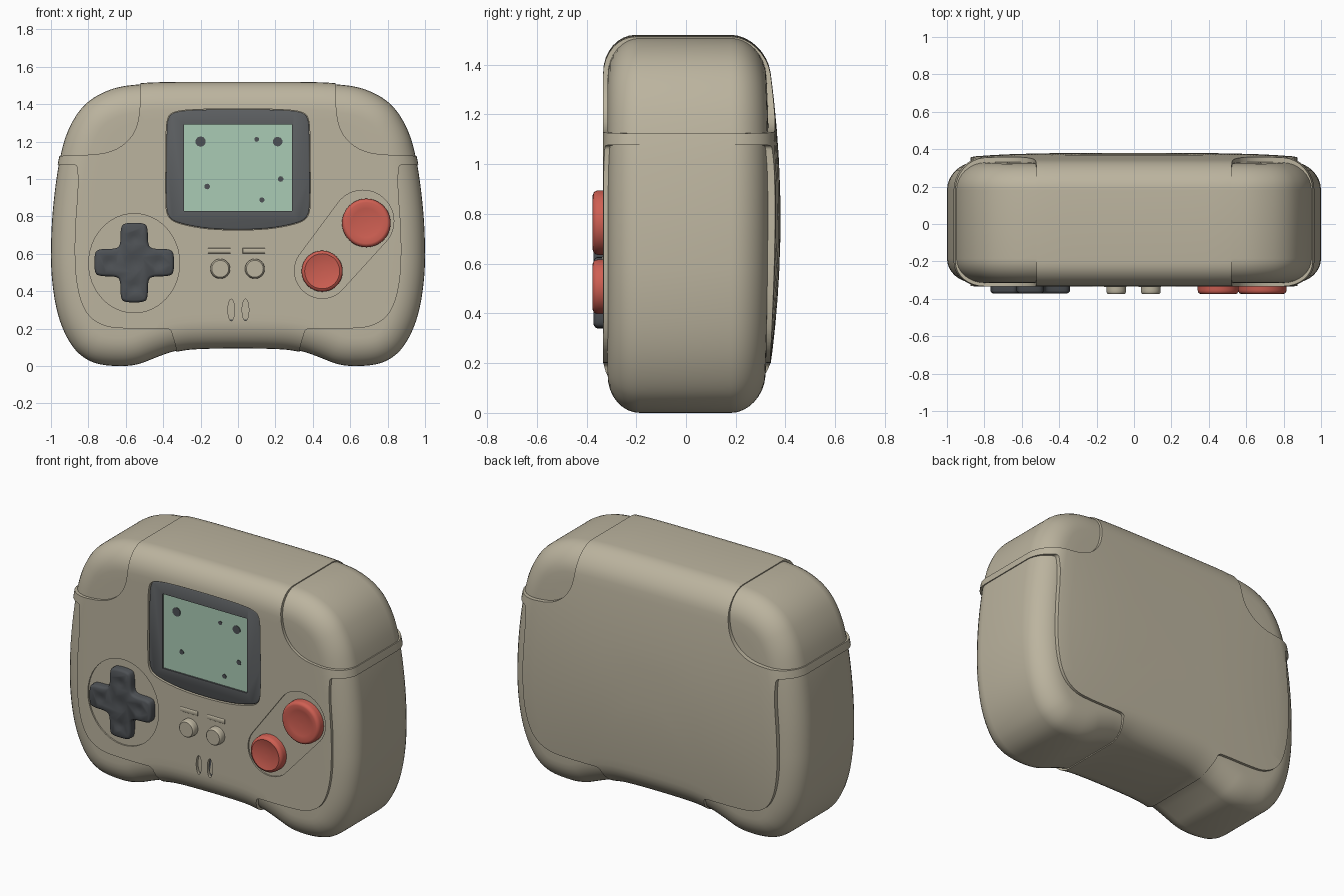
import bpy, bmesh, math

cube = bpy.data.objects.get("Cube")
if cube:
    bpy.data.objects.remove(cube)


def material(name, rgb):
    m = bpy.data.materials.new(name)
    m.use_nodes = True
    m.diffuse_color = (*rgb, 1)
    m.node_tree.nodes["Principled BSDF"].inputs["Base Color"].default_value = (*rgb, 1)
    return m


BEIGE = material("warm beige plastic", (0.50, 0.455, 0.345))
BEZEL = material("bezel grey", (0.107, 0.114, 0.12))
DARK = material("dark grey", (0.075, 0.082, 0.09))
GREEN = material("pale screen green", (0.40, 0.60, 0.46))
RED = material("coral red", (0.62, 0.115, 0.085))


# Outline helpers: lists of (x, z), clockwise seen from the front
def sym(half):
    return half + [(-x, z) for x, z in reversed(half)]


def rounded(pts, passes=3, first=0.25):
    for i in range(passes):
        q = first if i == 0 else 0.25
        out = []
        for (ax, az), (bx, bz) in zip(pts, pts[1:] + pts[:1]):
            out += [(ax + (bx - ax) * t, az + (bz - az) * t) for t in (q, 1 - q)]
        pts = out
    return pts


def ellipse(cx, cz, rx, rz=None, n=48):
    rz = rz or rx
    return [(cx + rx * math.sin(2 * math.pi * i / n), cz + rz * math.cos(2 * math.pi * i / n))
            for i in range(n)]


def box(x0, x1, z0, z1):
    return [(x0, z1), (x1, z1), (x1, z0), (x0, z0)]


def inset(pts, d):
    out = []
    for i, (x, z) in enumerate(pts):
        (ax, az), (bx, bz) = pts[i - 1], pts[(i + 1) % len(pts)]
        dx, dz = bx - ax, bz - az
        k = d / (math.hypot(dx, dz) or 1)
        out.append((x + dz * k, z - dx * k))
    return out


def scaled(pts, s, cx=0, cz=0.8):
    return [(cx + (x - cx) * s, cz + (z - cz) * s) for x, z in pts]


# Solid helpers
def loft(name, rings, mat, bulge=0.0):
    bm = bmesh.new()
    loops = []
    for pts, y in rings:
        loop = []
        for x, z in pts:
            t = min(max((y - 0.17) / 0.14, 0), 1)
            dome = bulge * t * (1 - ((z - 0.78) / 0.78) ** 2) * (1 - 0.5 * x ** 4)
            loop.append(bm.verts.new((x, y + dome, z)))
        loops.append(loop)
    for a, b in zip(loops, loops[1:]):
        for i in range(len(a)):
            bm.faces.new((a[i - 1], a[i], b[i], b[i - 1]))
    bm.faces.new(loops[0])
    bm.faces.new(loops[-1])
    bmesh.ops.recalc_face_normals(bm, faces=bm.faces)
    me = bpy.data.meshes.new(name)
    bm.to_mesh(me)
    bm.free()
    me.materials.append(mat)
    ob = bpy.data.objects.new(name, me)
    bpy.context.collection.objects.link(ob)
    return ob


def plate(name, pts, back, front, mat, edge=0.0):
    rings = [(pts, back), (pts, front + edge)]
    if edge:
        rings += [(inset(pts, edge * 0.35), front + edge * 0.35), (inset(pts, edge), front)]
    return loft(name, rings, mat)


def boolean(ob, cutters, operation="DIFFERENCE"):
    for c in cutters:
        c.hide_render = True
        mod = ob.modifiers.new("cut", "BOOLEAN")
        mod.operation, mod.object, mod.solver = operation, c, "EXACT"
        bpy.context.view_layer.update()
        deps = bpy.context.evaluated_depsgraph_get()
        me = bpy.data.meshes.new_from_object(ob.evaluated_get(deps))
        mat = ob.data.materials[0]
        ob.modifiers.clear()
        ob.data = me
        me.materials.clear()
        me.materials.append(mat)
        me.polygons.foreach_set("material_index", [0] * len(me.polygons))
        bpy.data.objects.remove(c)


def case(name, outline, front, back, bulge):
    r, d, n = 0.15, 0.13, 8
    arc = [(r * (1 - math.sin(a)), d * math.cos(a))
           for a in (math.pi / 2 * i / n for i in range(n + 1))]
    core = inset(outline, r)
    inner = (0.2, 0.4, 0.6, 0.8, 0.92)
    rings = [(scaled(core, s), -front) for s in inner]
    rings += [(inset(outline, i), -(front - d) - y) for i, y in arc]
    rings += [(inset(outline, i), back - d + y) for i, y in reversed(arc)]
    rings += [(scaled(core, s), back) for s in reversed(inner)]
    return loft(name, rings, BEIGE, bulge)


# Case: grips and corner bumpers underneath, central shell wrapped over them
outline = rounded(sym([(0.3, 1.514), (0.5, 1.51), (0.67, 1.49), (0.82, 1.41), (0.91, 1.27),
                       (0.955, 1.11), (0.985, 0.9), (1, 0.7), (1, 0.48), (0.965, 0.26),
                       (0.89, 0.1), (0.8, 0.025), (0.7, 0), (0.55, 0), (0.43, 0.05),
                       (0.33, 0.085), (0.2, 0.1)]))
case("grips_and_bumpers", outline, 0.315, 0.31, 0.03)
shell = case("central_shell", inset(outline, -0.006), 0.333, 0.31, 0.07)
panel = rounded(sym([(0.52, 1.7), (0.52, 1.38), (0.55, 1.24), (0.65, 1.15), (0.8, 1.125),
                     (1.3, 1.12), (1.3, 1.08), (0.9, 1.077), (0.86, 1.075), (0.857, 1.04),
                     (0.855, 0.95), (0.875, 0.7), (0.87, 0.45), (0.82, 0.28), (0.72, 0.21),
                     (0.6, 0.2), (0.42, 0.2), (0.36, 0.2), (0.35, 0.16), (0.33, 0.1),
                     (0.3, -0.1)]))
boolean(shell, [plate("panel_cutter", panel, 0.6, -0.6, BEIGE)], "INTERSECT")

# Recesses in the front: screen, direction pad dish, button pod, speaker slots
bezel = rounded(sym([(0.2, 1.375), (0.35, 1.362), (0.382, 1.32), (0.385, 1.2), (0.388, 0.9),
                     (0.38, 0.79), (0.3, 0.755), (0.13, 0.727)]))


def pod_point(a):
    dx, dz = math.sin(a), math.cos(a)
    circles = ((0.668, 0.775, 0.165), (0.45, 0.51, 0.148))
    cx, cz, r = max(circles, key=lambda c: c[0] * dx + c[1] * dz + c[2])
    return cx + r * dx, cz + r * dz


pod = [pod_point(2 * math.pi * i / 64) for i in range(64)]
slots = [ellipse(x, 0.3, 0.018, 0.058, 20) for x in (-0.036, 0.04)]
boolean(shell, [plate("recess_cutter", pts, y, -0.5, BEIGE) for pts, y in
                [(bezel, -0.29), (ellipse(-0.555, 0.55, 0.243, 0.265), -0.324),
                 (pod, -0.324), (slots[0], -0.3), (slots[1], -0.3)]])
for i, s in enumerate(slots):
    plate(f"speaker_slot_{i + 1}", s, -0.29, -0.315, DARK)

# Screen: bezel frame, glass and dark picture dots
window = box(-0.29, 0.29, 0.83, 1.292)
frame = plate("screen_bezel", inset(bezel, 0.003), -0.28, -0.326, BEZEL, 0.006)
boolean(frame, [plate("window_cutter", window, -0.2, -0.5, BEZEL)])
plate("screen", inset(window, -0.01), -0.285, -0.316, GREEN)
for i, (x, z, r) in enumerate([(-0.2, 1.2, 0.028), (0.1, 1.212, 0.013), (0.212, 1.2, 0.026),
                               (-0.165, 0.96, 0.015), (0.228, 1.0, 0.015), (0.128, 0.888, 0.014)]):
    plate(f"screen_dot_{i + 1}", ellipse(x, z, r, n=10), -0.315, -0.319, DARK)

# Direction pad with thumb dimples
w, l = 0.073, 0.213
quarter = [(w, l), (w, w), (l, w)]
half = quarter + [(x, -z) for x, z in reversed(quarter)]
cross = [(x - 0.555, z + 0.553) for x, z in rounded(sym(half), 3, 0.16)]
pad = plate("direction_pad", cross, -0.3, -0.371, DARK, 0.014)
dimples = []
for dx, dz, r in [(0, 0, 0.05), (0.13, 0, 0.035), (-0.13, 0, 0.035), (0, 0.13, 0.035), (0, -0.13, 0.035)]:
    cx, cz = dx - 0.555, dz + 0.553
    dimples.append(loft("dimple_cutter", [(ellipse(cx, cz, r * 1.3, n=24), -0.38),
                                          (ellipse(cx, cz, r, n=24), -0.371),
                                          (ellipse(cx, cz, r * 0.5, n=24), -0.364)], DARK))
boolean(pad, dimples)


# Round buttons
def button(name, x, z, r, mat, dish):
    profile = [(1, -0.3), (1, -0.352), (0.98, -0.363), (0.93, -0.371), (0.85, -0.375),
               (0.6, -0.375 + dish * 0.6), (0.3, -0.375 + dish * 0.9), (0.05, -0.375 + dish)]
    loft(name, [(ellipse(x, z, r * s), y) for s, y in profile], mat)


button("upper_action_button", 0.686, 0.765, 0.13, RED, 0.012)
button("lower_action_button", 0.45, 0.507, 0.11, RED, 0.012)
for side, x in (("right", -0.095), ("left", 0.09)):
    button(f"{side}_small_button", x, 0.52, 0.053, BEIGE, 0.0)
    plate(f"{side}_small_button_bar", box(x - 0.065, x + 0.055, 0.603, 0.63),
          -0.32, -0.338, BEIGE, 0.004)

# Smooth shading with crisp edges
bpy.ops.object.select_all(action="DESELECT")
for ob in bpy.context.collection.objects:
    if ob.type == "MESH":
        ob.select_set(True)
        bpy.context.view_layer.objects.active = ob
bpy.ops.object.shade_smooth_by_angle(angle=math.radians(35))
